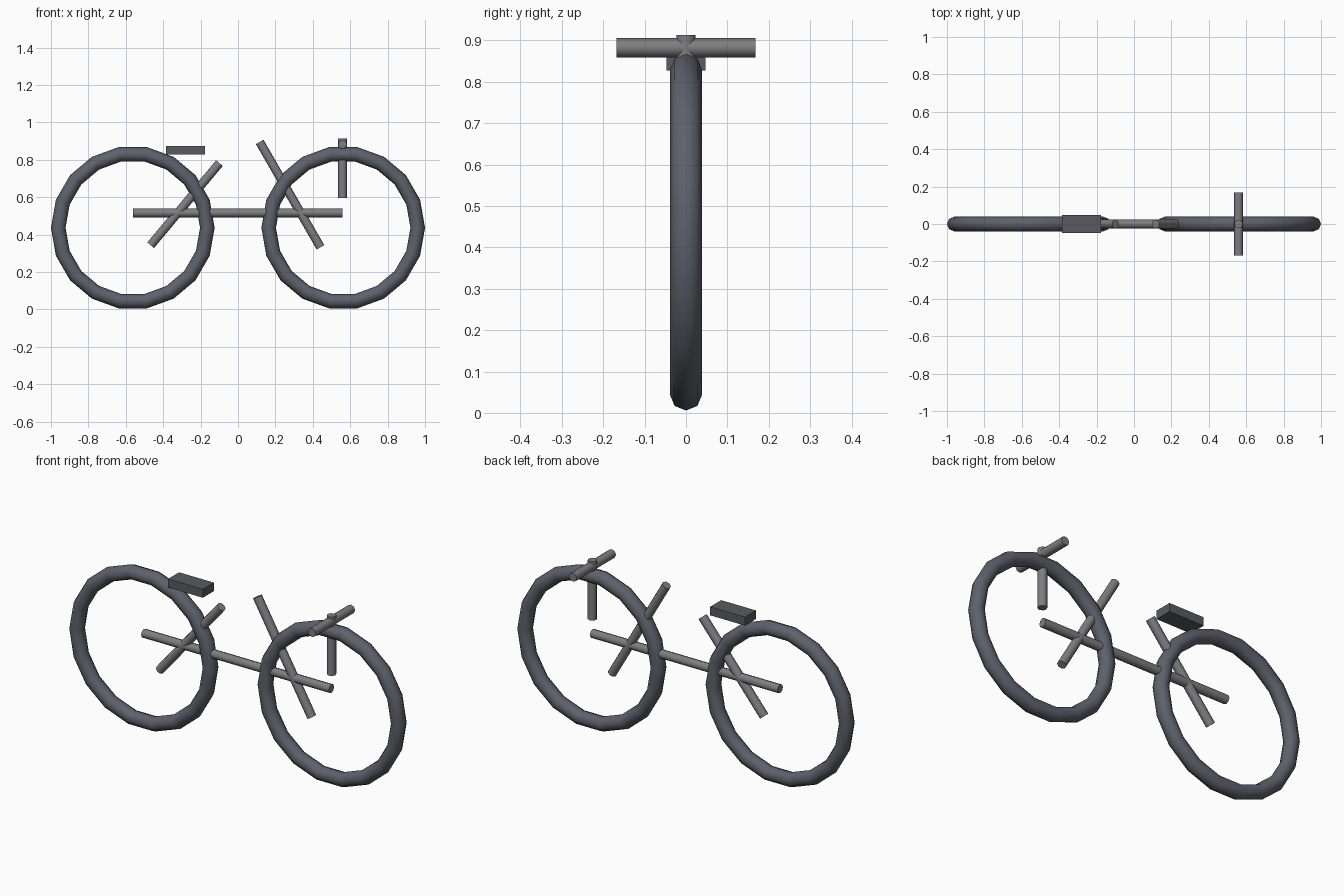
import bpy, math
from mathutils import Vector

if "Cube" in bpy.data.objects:
    bpy.data.objects.remove(bpy.data.objects["Cube"])


def material(name, rgb):
    m = bpy.data.materials.new(name)
    m.diffuse_color = (*rgb, 1)
    m.use_nodes = True
    m.node_tree.nodes["Principled BSDF"].inputs["Base Color"].default_value = m.diffuse_color
    return m


RUBBER = material("dark_rubber", (0.11, 0.12, 0.145))
METAL = material("grey_metal", (0.21, 0.21, 0.22))
PAD = material("dark_pad", (0.10, 0.105, 0.115))


def finish(name, mat):
    ob = bpy.context.object
    ob.name = name
    ob.data.materials.append(mat)
    bpy.ops.object.shade_smooth_by_angle(angle=math.radians(50))
    return ob


def tube(name, a, b, r=0.0235, sides=8):
    a, b = Vector(a), Vector(b)
    d = b - a
    bpy.ops.mesh.primitive_cylinder_add(
        vertices=sides, radius=r, depth=d.length, location=(a + b) / 2,
        rotation=d.to_track_quat('Z', 'Y').to_euler())
    return finish(name, METAL)


# Wheels: low-poly tyres standing upright
for name, x in (("rear_wheel", -0.5625), ("front_wheel", 0.5625)):
    bpy.ops.mesh.primitive_torus_add(
        major_segments=18, minor_segments=8, major_radius=0.3985, minor_radius=0.039,
        location=(x, 0, 0.4365), rotation=(math.pi / 2, 0, 0))
    finish(name, RUBBER)

# Frame tubes
tube("main_tube", (-0.5625, 0, 0.516), (0.558, 0, 0.516))
tube("seat_tube", (-0.467, 0, 0.343), (-0.099, 0, 0.782))
tube("down_tube", (0.441, 0, 0.332), (0.116, 0, 0.895))

# Steering
tube("stem", (0.559, 0, 0.595), (0.559, 0, 0.913))
tube("handlebar", (0.559, -0.1675, 0.8825), (0.559, 0.1675, 0.8825))

# Saddle
bpy.ops.mesh.primitive_cube_add(size=1, location=(-0.281, 0, 0.851))
bpy.context.object.scale = (0.208, 0.094, 0.046)
bpy.ops.object.transform_apply(location=False, rotation=False, scale=True)
finish("saddle", PAD)
